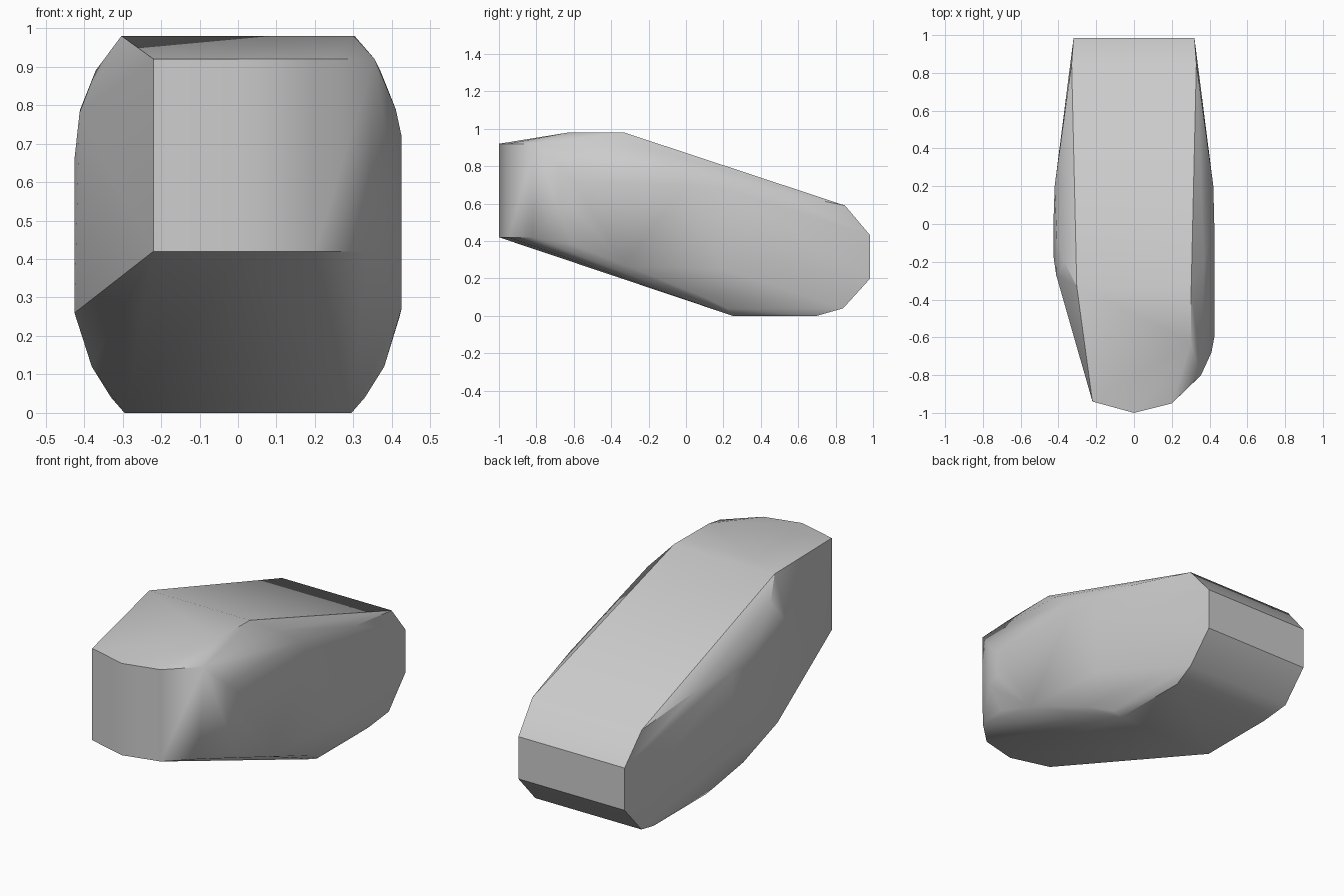
import bpy
import bmesh
import math

cube = bpy.data.objects.get("Cube")
if cube:
    bpy.data.objects.remove(cube, do_unlink=True)

# Plain grey stone colour
grey = bpy.data.materials.new("stone_grey")
grey.use_nodes = True
colour = (0.6, 0.6, 0.6, 1.0)
grey.diffuse_color = colour
bsdf = next(n for n in grey.node_tree.nodes if n.type == "BSDF_PRINCIPLED")
bsdf.inputs["Base Color"].default_value = colour

# Corners shared by both flanks: (half width, y, z)
mirrored = [
    # underside and its bevel
    (0.295, 0.25, 0.0), (0.295, 0.70, 0.0), (0.33, 0.22, 0.04), (0.38, 0.05, 0.12),
    # tail cap
    (0.32, 0.84, 0.04), (0.32, 0.985, 0.20), (0.32, 0.985, 0.43), (0.33, 0.85, 0.59),
    # widest band and top bevel
    (0.42, 0.20, 0.25), (0.42, 0.20, 0.68), (0.385, 0.45, 0.67),
    (0.41, -0.05, 0.79), (0.37, -0.20, 0.89), (0.303, -0.33, 0.98),
]
points = [(s * x, y, z) for x, y, z in mirrored for s in (1, -1)]

# Upright rounded nose, cut flat on the right flank
for x, y in [(-0.22, -0.94), (0.0, -1.0), (0.20, -0.95)]:
    points += [(x, y, 0.42), (x, y, 0.92)]
points += [(0.335, -0.82, 0.42), (0.355, -0.80, 0.92)]

# Fuller left shoulder
points += [
    (0.30, -0.63, 0.98), (0.37, -0.63, 0.89), (0.41, -0.68, 0.79),
    (0.41, -0.68, 0.56), (0.425, -0.60, 0.72), (0.425, -0.60, 0.58),
    (0.395, -0.60, 0.38), (0.425, -0.33, 0.27), (0.425, 0.0, 0.70),
]

# Slimmer right shoulder
points += [
    (-0.412, -0.27, 0.78), (-0.425, -0.18, 0.66),
    (-0.425, -0.18, 0.26), (-0.425, 0.05, 0.66),
]

# Wrap the corners in a faceted skin
bm = bmesh.new()
for p in points:
    bm.verts.new(p)
hull = bmesh.ops.convex_hull(bm, input=list(bm.verts))
loose = {g for key in ("geom_interior", "geom_unused") for g in hull[key]
         if isinstance(g, bmesh.types.BMVert)}
bmesh.ops.delete(bm, geom=list(loose), context="VERTS")
bmesh.ops.dissolve_limit(bm, angle_limit=math.radians(1.0),
                         verts=list(bm.verts), edges=list(bm.edges))
bmesh.ops.recalc_face_normals(bm, faces=list(bm.faces))

mesh = bpy.data.meshes.new("stone_block")
bm.to_mesh(mesh)
bm.free()
mesh.materials.append(grey)
stone = bpy.data.objects.new("stone_block", mesh)
bpy.context.collection.objects.link(stone)

# Soften shallow facets, keep strong edges crisp
bpy.ops.object.select_all(action="DESELECT")
stone.select_set(True)
bpy.context.view_layer.objects.active = stone
bpy.ops.object.shade_smooth_by_angle(angle=math.radians(35))
